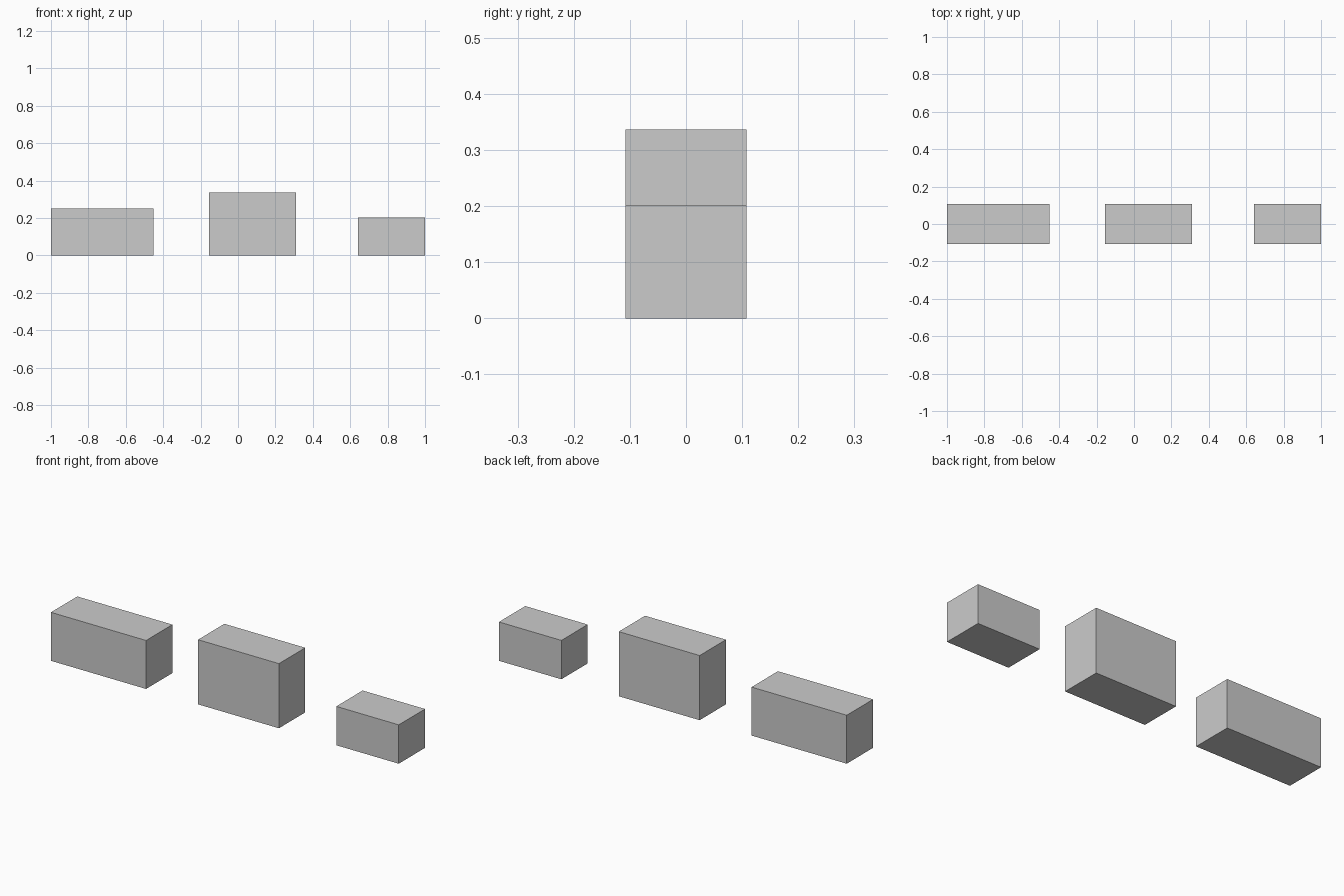
import bpy

if "Cube" in bpy.data.objects:
    bpy.data.objects.remove(bpy.data.objects["Cube"])

DEPTH = 0.216


def block(name, x0, x1, height):
    """Box standing on the ground between x0 and x1."""
    bpy.ops.mesh.primitive_cube_add(size=1, location=((x0 + x1) / 2, 0, height / 2))
    obj = bpy.context.object
    obj.name = name
    obj.scale = (x1 - x0, DEPTH, height)
    bpy.ops.object.transform_apply(location=False, rotation=False, scale=True)
    return obj


# Three separate blocks in a row, sharing one depth
block("long_block_left", -1.0, -0.453, 0.252)
block("tall_block_middle", -0.154, 0.311, 0.336)
block("small_block_right", 0.641, 1.0, 0.202)
